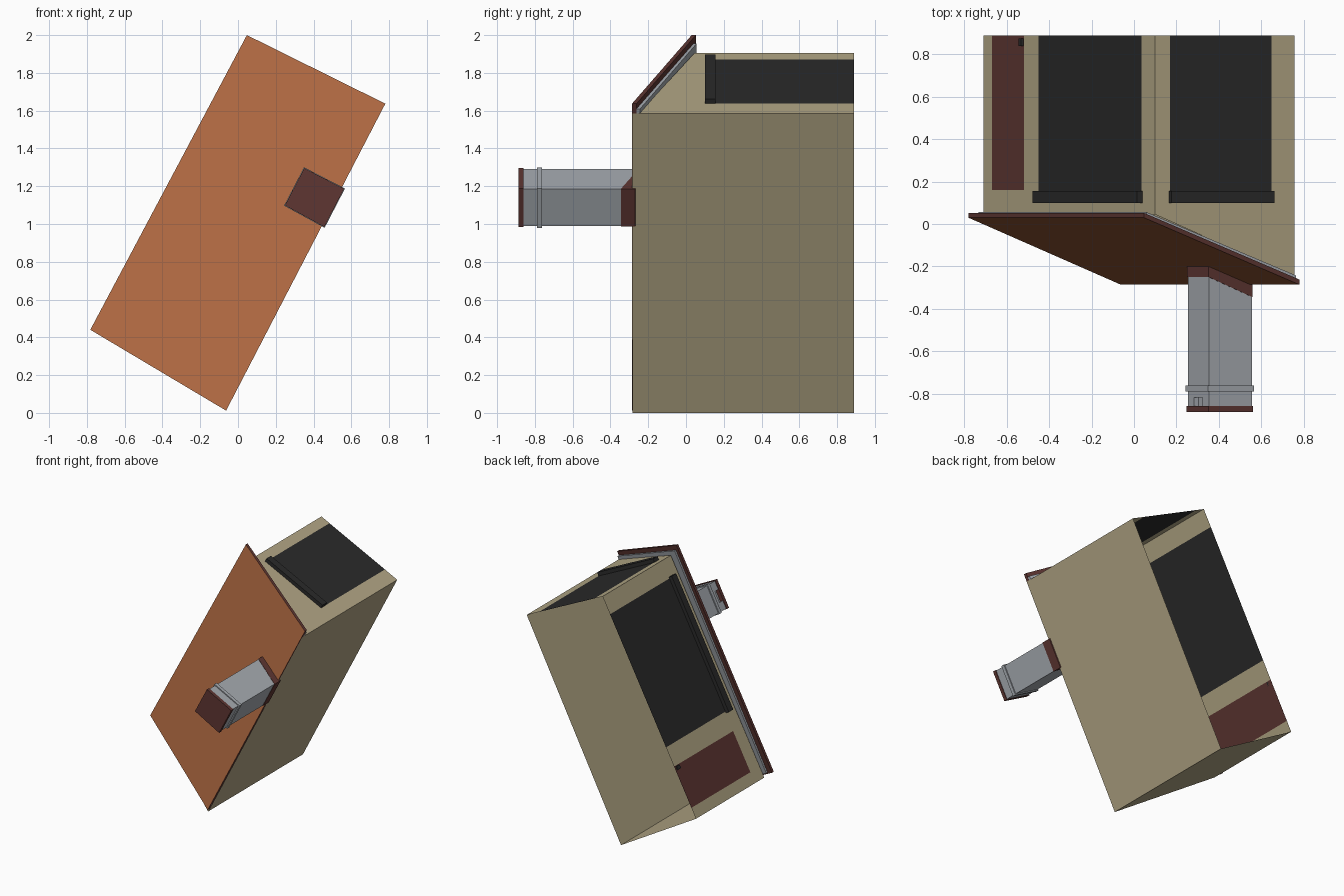
import bpy, bmesh
from mathutils import Vector

if "Cube" in bpy.data.objects:
    bpy.data.objects.remove(bpy.data.objects["Cube"])

def mat(name, r, g, b):
    m = bpy.data.materials.new(name)
    lin = lambda c: ((c / 255 + 0.055) / 1.055) ** 2.4
    m.diffuse_color = (lin(r), lin(g), lin(b), 1)
    m.use_nodes = True
    m.node_tree.nodes["Principled BSDF"].inputs["Base Color"].default_value = m.diffuse_color
    return m

KHAKI = mat("khaki_wall", 178, 166, 133)
ORANGE = mat("orange_roof", 178, 106, 66)
RED = mat("dark_red_brown", 94, 54, 50)
GREY = mat("grey_trim", 166, 171, 177)
BLACK = mat("black_opening", 42, 42, 42)

def finish(name, bm, mats):
    me = bpy.data.meshes.new(name)
    bm.to_mesh(me)
    bm.free()
    for m in mats:
        me.materials.append(m)
    ob = bpy.data.objects.new(name, me)
    bpy.context.collection.objects.link(ob)
    return ob

def prism(name, quad, near, far, mats):
    """Block with an (x, z) outline; near/far give y at each corner.
    The near (front) face takes the first material, the rest the last."""
    bm = bmesh.new()
    a = [bm.verts.new((x, y, z)) for (x, z), y in zip(quad, near)]
    b = [bm.verts.new((x, y, z)) for (x, z), y in zip(quad, far)]
    bm.faces.new(a)
    rest = [bm.faces.new(b)]
    for i in range(4):
        j = (i + 1) % 4
        rest.append(bm.faces.new((a[i], a[j], b[j], b[i])))
    for f in rest:
        f.material_index = len(mats) - 1
    bmesh.ops.recalc_face_normals(bm, faces=bm.faces)
    return finish(name, bm, mats)

def grow(quad, s):
    cx = sum(p[0] for p in quad) / 4
    cz = sum(p[1] for p in quad) / 4
    return [(cx + (x - cx) * s, cz + (z - cz) * s) for x, z in quad]

# Open-backed wall shell; door and shutters are faces cut into the walls
BASE = 0.89
L, T, R, B = (-0.71, 0.38), (0.10, 1.905), (0.757, 1.585), (-0.06, 0.0)
EAVE, RIDGE = 0.045, -0.284

def wall(bm, p, q, yp, yq, openings=()):
    at = lambda t, y: bm.verts.new((p[0] + (q[0] - p[0]) * t, y, p[1] + (q[1] - p[1]) * t))
    par = lambda x: (x - p[0]) / (q[0] - p[0])
    top = lambda t: yp + (yq - yp) * t
    def quad(t0, t1, a0, a1, b, m):
        bm.faces.new((at(t0, a0), at(t1, a1), at(t1, b), at(t0, b))).material_index = m
    t = 0
    for x0, x1, y0, m in openings:
        t0, t1 = par(x0), par(x1)
        quad(t, t0, top(t), top(t0), BASE, 0)
        quad(t0, t1, top(t0), top(t1), y0, 0)
        quad(t0, t1, y0, y0, BASE, m)
        t = t1
    quad(t, 1, top(t), top(1), BASE, 0)

bm = bmesh.new()
wall(bm, L, T, EAVE, EAVE, [(-0.67, -0.52, 0.16, 2), (-0.45, 0.035, 0.12, 1)])
wall(bm, T, R, EAVE, -0.25, [(0.17, 0.65, 0.12, 1)])
wall(bm, R, B, RIDGE, RIDGE)
wall(bm, B, L, RIDGE, EAVE)
bmesh.ops.remove_doubles(bm, verts=bm.verts, dist=0.0001)
finish("walls", bm, [KHAKI, BLACK, RED])

# Blocks standing proud of a wall: shutter boxes and the door knob
def wall_block(name, p, q, x0, x1, depth, y0, y1, m):
    d = Vector((q[0] - p[0], q[1] - p[1]))
    n = Vector((-d.y, d.x)).normalized() * depth
    a, b = (Vector(p) + d * ((x - p[0]) / d.x) for x in (x0, x1))
    return prism(name, [a, b, b + n, a + n], [y0] * 4, [y1] * 4, [m])

wall_block("side_shutter_box", L, T, -0.455, 0.04, 0.028, 0.10, 0.155, BLACK)
wall_block("end_shutter_box", T, R, 0.165, 0.65, 0.028, 0.10, 0.155, BLACK)
wall_block("door_knob", L, T, -0.535, -0.522, 0.012, 0.84, 0.875, BLACK)

# Sloping roof slab with a grey trim layer beneath
roof = [(0.047, 2.0), (0.78, 1.637), (-0.063, 0.012), (-0.782, 0.44)]
prism("roof", roof, [0.03, -0.286, -0.286, 0.03], [0.052, -0.262, -0.262, 0.052], [ORANGE, RED])
trim = [(0.06, 1.955), (0.765, 1.61), (-0.06, 0.018), (-0.735, 0.425)]
prism("roof_trim", trim, [0.04, -0.265, -0.265, 0.04], [0.056, -0.243, -0.243, 0.056], [GREY])

# Chimney: sloped red foot, grey shaft with a vent notch, band and red cap
stack = [(0.353, 1.29), (0.556, 1.185), (0.455, 0.99), (0.254, 1.10)]
prism("chimney_foot", grow(stack, 1.02), [-0.25, -0.345, -0.345, -0.25],
      [-0.17, -0.27, -0.27, -0.17], [RED])
shaft = prism("chimney_shaft", stack, [-0.862] * 4, [-0.24, -0.335, -0.335, -0.24], [GREY])
prism("chimney_band", grow(stack, 1.07), [-0.79] * 4, [-0.763] * 4, [GREY])
prism("chimney_cap", grow(stack, 1.04), [-0.887] * 4, [-0.86] * 4, [RED])

cutter = prism("vent_cutter", [(0.258, 1.168), (0.298, 1.245), (0.345, 1.22), (0.305, 1.143)],
               [-0.90] * 4, [-0.82] * 4, [GREY])
cutter.hide_render = True
cutter.hide_viewport = True
cut = shaft.modifiers.new("vent", "BOOLEAN")
cut.operation = "DIFFERENCE"
cut.solver = "EXACT"
cut.object = cutter
